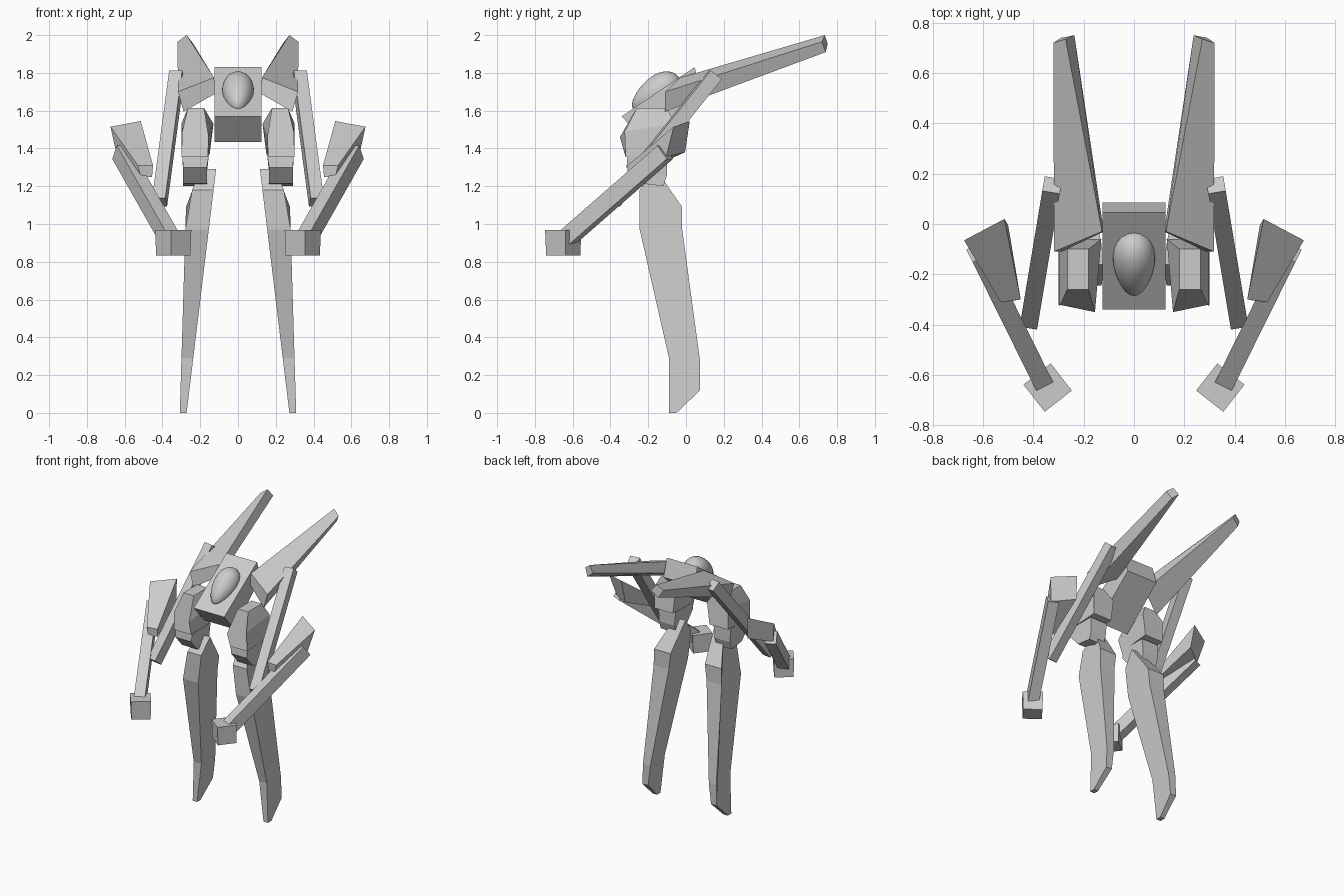
import bpy, bmesh, math
from mathutils import Vector, Matrix

if "Cube" in bpy.data.objects:
    bpy.data.objects.remove(bpy.data.objects["Cube"])

grey = bpy.data.materials.new("armour grey")
grey.diffuse_color = (0.6, 0.6, 0.6, 1)
grey.use_nodes = True
grey.node_tree.nodes["Principled BSDF"].inputs["Base Color"].default_value = grey.diffuse_color


def finish(name, bm, mirror=True):
    bmesh.ops.recalc_face_normals(bm, faces=bm.faces[:])
    me = bpy.data.meshes.new(name)
    bm.to_mesh(me)
    bm.free()
    me.materials.append(grey)
    ob = bpy.data.objects.new(name, me)
    bpy.context.collection.objects.link(ob)
    if mirror:
        ob.modifiers.new("mirror", 'MIRROR').use_axis = (True, False, False)
    return ob


def loft(name, *rings, mirror=True):
    """Closed solid through matching rings of points."""
    bm = bmesh.new()
    vs = [[bm.verts.new(p) for p in r] for r in rings]
    n = len(vs[0])
    for a, b in zip(vs, vs[1:]):
        for i in range(n):
            j = (i + 1) % n
            bm.faces.new((a[i], a[j], b[j], b[i]))
    bm.faces.new(vs[0])
    bm.faces.new(vs[-1])
    return finish(name, bm, mirror)


def beam(name, a, b, width, depth):
    """Straight bar with its width kept level."""
    a, b = Vector(a), Vector(b)
    d = (b - a).normalized()
    s = d.cross(Vector((0, 0, 1))).normalized()
    u = s.cross(d)
    ring = [s * (width / 2 * i) + u * (depth / 2 * j)
            for i, j in ((-1, -1), (1, -1), (1, 1), (-1, 1))]
    return loft(name, [a + o for o in ring], [b + o for o in ring])


# Wedge body with a sloping deck
side = [(-0.34, 1.57), (0.045, 1.83), (0.085, 1.70), (-0.22, 1.435)]
loft("body", [(-0.125, y, z) for y, z in side],
     [(0.125, y, z) for y, z in side], mirror=False)

# Egg canopy lying on the deck, blunt end at the back
bm = bmesh.new()
bmesh.ops.create_uvsphere(bm, u_segments=24, v_segments=16, radius=1)
for v in bm.verts:
    t = v.co.y
    w = 1 + 0.22 * t
    v.co = Vector((v.co.x * 0.082 * w, t * 0.148, v.co.z * 0.085 * w))
bm.transform(Matrix.Translation((0, -0.158, 1.692))
             @ Matrix.Rotation(math.atan2(0.26, 0.385), 4, 'X'))
for f in bm.faces:
    f.smooth = True
finish("canopy", bm, mirror=False)

# Swept wings
loft("wing",
     [(0.318, -0.11, 1.70), (0.127, -0.03, 1.775),
      (0.12, -0.03, 1.69), (0.288, -0.11, 1.595)],
     [(0.32, 0.72, 1.965), (0.272, 0.735, 2.0),
      (0.237, 0.75, 1.955), (0.29, 0.74, 1.91)])

# Hips: wedge nosed block above the knee
loft("hip",
     [(0.15, -0.06, 1.37), (0.30, -0.06, 1.37),
      (0.30, -0.06, 1.53), (0.265, -0.10, 1.615), (0.18, -0.10, 1.615), (0.13, -0.06, 1.53)],
     [(0.16, -0.32, 1.355), (0.30, -0.32, 1.355),
      (0.295, -0.325, 1.49), (0.265, -0.26, 1.615), (0.18, -0.26, 1.615), (0.155, -0.35, 1.46)])

# Knee blocks
loft("knee",
     [(0.155, -0.31, 1.36), (0.295, -0.31, 1.36), (0.295, -0.10, 1.36), (0.155, -0.10, 1.36)],
     [(0.165, -0.315, 1.30), (0.29, -0.315, 1.30), (0.29, -0.10, 1.26), (0.165, -0.10, 1.26)],
     [(0.165, -0.24, 1.215), (0.29, -0.24, 1.215), (0.29, -0.12, 1.20), (0.165, -0.12, 1.20)])

# Long lower legs: side profile spread across a sloping, tapering width
leg = [(-0.245, 1.18), (-0.16, 1.29), (-0.02, 1.09), (-0.02, 0.97), (0.075, 0.27),
       (0.075, 0.12), (-0.05, 0), (-0.09, 0), (-0.09, 0.29), (-0.245, 0.97)]
loft("lower_leg",
     [(0.272 - 0.121 * z, y, z) for y, z in leg],
     [(0.308 - 0.03 * z - 0.07 * max(0, z - 1.1) / 0.19, y, z) for y, z in leg])

# Upper arm bars
beam("upper_arm", (0.325, 0.155, 1.79), (0.415, -0.385, 1.115), 0.07, 0.075)

# Forearm shells, wide at the elbow
loft("forearm_shell",
     [(0.515, 0.02, 1.545), (0.675, -0.065, 1.515), (0.64, -0.105, 1.355), (0.50, -0.005, 1.38)],
     [(0.45, -0.30, 1.31), (0.53, -0.31, 1.31), (0.515, -0.31, 1.25), (0.455, -0.29, 1.25)])

# Forearm bars
beam("forearm", (0.62, -0.11, 1.38), (0.365, -0.625, 0.93), 0.075, 0.09)

# Hand blocks
bm = bmesh.new()
bmesh.ops.create_cube(bm, size=1)
for v in bm.verts:
    if v.co.z < 0:
        v.co.xy *= 0.94
bm.transform(Matrix.Translation((0.343, -0.65, 0.902))
             @ Matrix.Rotation(math.radians(52), 4, 'Z')
             @ Matrix.Diagonal((0.137, 0.137, 0.135, 1)))
finish("hand", bm)
